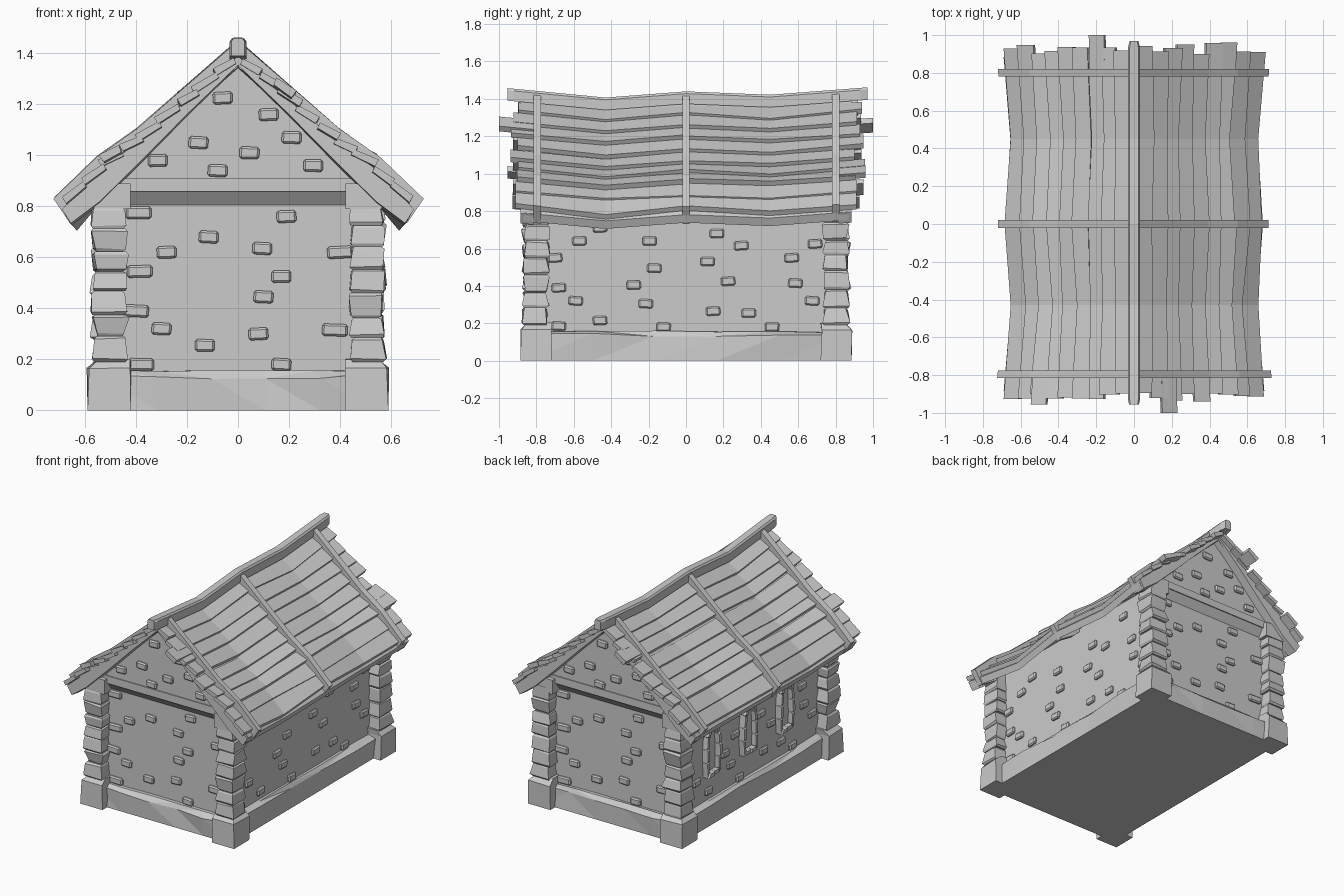
import bpy, bmesh, math, random
from mathutils import Matrix, Vector

if "Cube" in bpy.data.objects:
    bpy.data.objects.remove(bpy.data.objects["Cube"])

random.seed(7)
rnd = lambda a: random.uniform(-a, a)


def finish(name, bm):
    bmesh.ops.recalc_face_normals(bm, faces=bm.faces)
    me = bpy.data.meshes.new(name)
    bm.to_mesh(me)
    bm.free()
    ob = bpy.data.objects.new(name, me)
    bpy.context.collection.objects.link(ob)
    return ob


def loft(bm, rings):
    """Closed solid through rings with equal point counts."""
    vs = [[bm.verts.new(p) for p in r] for r in rings]
    n = len(vs[0])
    for a, b in zip(vs, vs[1:]):
        for i in range(n):
            bm.faces.new((a[i], a[(i + 1) % n], b[(i + 1) % n], b[i]))
    bm.faces.new(vs[0][::-1])
    bm.faces.new(vs[-1])


def rect(cx, cy, hx, hy, z, j=0.0):
    return [(cx + sx * hx + rnd(j), cy + sy * hy + rnd(j), z + rnd(j * .5))
            for sx, sy in ((-1, -1), (1, -1), (1, 1), (-1, 1))]


def lerp(pts, x):
    for (x0, z0), (x1, z1) in zip(pts, pts[1:]):
        if x <= x1 or (x1, z1) == pts[-1]:
            return z0 + (z1 - z0) * (x - x0) / (x1 - x0)


# Roof profile (x, z) and the sag along its length (y, value)
TOP = [(0, 1.405), (.2, 1.235), (.4, 1.065), (.56, .955), (.7, .805)]
BOT = [(0, 1.355), (.2, 1.165), (.38, .985), (.55, .82), (.665, .735)]
SAG = [(-1, .01), (-.43, -.045), (0, -.012), (.45, -.03), (1, .012)]
PINCH = [(-1, 1.0), (-.43, .93), (0, .975), (.45, .935), (1, 1.0)]
NODES = [-.43, 0, .45]


def bend(x, y, z):
    return (x * lerp(PINCH, y), y, z + lerp(SAG, y))


# Plinth with uneven hewn faces
bm = bmesh.new()
per = []
X, Y, N = .535, .835, 5
for (ax, ay), (bx, by) in (((-X, -Y), (X, -Y)), ((X, -Y), (X, Y)), ((X, Y), (-X, Y)), ((-X, Y), (-X, -Y))):
    per += [(ax + (bx - ax) * i / N, ay + (by - ay) * i / N) for i in range(N)]
loft(bm, [[(x, y, 0) for x, y in per],
          [(x * (1.01 + rnd(.03)), y * (1.005 + rnd(.02)), .135 + rnd(.012)) for x, y in per],
          [(x * .95, y * .97, .155 + rnd(.006)) for x, y in per]])
bmesh.ops.triangulate(bm, faces=[f for f in bm.faces if len(f.verts) == 4])
finish("plinth", bm)

# Walls as one house-shaped block
bm = bmesh.new()
house = [(-.49, .1), (.49, .1), (.49, .87), (0, 1.32), (-.49, .87)]
loft(bm, [[(x, y, z) for x, z in house] for y in (-.785, .785)])
finish("walls", bm)

# Overhanging gables with sloped underside and ledge
for s, tag in ((-1, "front"), (1, "back")):
    bm = bmesh.new()
    loft(bm, [[(-.52, s * y, z), (.52, s * y, z), (.49, s * y, .91), (0, s * y, 1.375), (-.49, s * y, .91)]
              for y, z in ((.75, .805), (.785, .805), (.825, .858))])
    loft(bm, [[(-.47, s * y, z), (.47, s * y, z), (.47, s * y, .91), (-.47, s * y, .91)]
              for y, z in ((.80, .858), (.832, .858))])
    finish(tag + "_gable", bm)

# Corner footings and stacked-stone pillars
for sx in (-1, 1):
    for sy in (-1, 1):
        bm = bmesh.new()
        cx, cy = sx * .505, sy * .8025
        loft(bm, [rect(cx, cy, .085, .083, 0), rect(cx, cy, .083, .081, .165, .006),
                  rect(cx - sx * .018, cy - sy * .018, .064, .063, .202, .007)])
        finish("corner_footing", bm)
        bm = bmesh.new()
        z = .19
        while z < .76:
            h = random.uniform(.075, .105)
            a, b = random.choice(((.058, .07), (.07, .06), (.068, .062)))
            x, y = cx + rnd(.006), cy + rnd(.006)
            loft(bm, [rect(x, y, a - .008, a - .008, z), rect(x, y, a, a, z + .012, .007),
                      rect(x, y, b, b, z + h - .01, .007), rect(x, y, b - .008, b - .008, z + h)])
            z += h
        loft(bm, [rect(cx - sx * .012, cy, .072, .06, zz) for zz in (.79, .89)])
        finish("stone_pillar", bm)

# Scattered wall bricks
END = [(-.39, .775), (.19, .76), (-.115, .68), (.095, .635), (-.28, .62), (.4, .62), (-.385, .545), (.17, .525),
       (.1, .445), (-.4, .39), (-.3, .32), (.08, .3), (.38, .315), (-.13, .255), (-.38, .18), (.17, .18),
       (-.06, 1.225), (.12, 1.16), (.21, 1.07), (-.155, 1.05), (.045, 1.01), (-.315, .98), (.295, .96), (-.08, .94)]
SIDE = [(-.46, .71), (.48, .76), (.165, .68), (-.57, .64), (-.195, .64), (.295, .615), (.69, .625), (-.7, .55),
        (.115, .53), (.565, .55), (-.17, .495), (-.28, .405), (.225, .425), (.585, .415), (-.68, .39), (-.59, .32),
        (-.215, .305), (.675, .32), (.145, .265), (.335, .255), (-.46, .215), (-.68, .185), (-.12, .18), (.46, .18)]
WINDOWS = (.44, .04, -.36)
for k, (tag, spots, d) in enumerate((("front", END, .785), ("right", SIDE, .49), ("back", END, .785), ("left", SIDE, .49))):
    bm = bmesh.new()
    for u, z in spots:
        if tag == "left" and z > .29 and any(abs(-u - w) < .12 for w in WINDOWS):
            continue
        dd = .825 if z > .9 else d
        w = .1 if abs(u) > .37 and spots is END else .077
        m = (Matrix.Rotation(k * math.pi / 2, 4, 'Z') @ Matrix.Translation((u, -dd, z))
             @ Matrix.Rotation(rnd(.06), 4, 'Y') @ Matrix.Diagonal((w, .034, .048, 1)))
        bmesh.ops.create_cube(bm, size=1, matrix=m)
    bmesh.ops.bevel(bm, geom=bm.edges[:], offset=.008, segments=1, affect='EDGES')
    finish(tag + "_wall_bricks", bm)

# Arched windows on the left wall, ringed with stones
INNER = [(0, .03), (.05, .03), (.052, .11), (.05, .2), (.043, .27), (.025, .31), (0, .325)]
OUTER = [(0, 0), (.072, 0), (.08, .11), (.078, .2), (.068, .285), (.042, .34), (0, .36)]
for wy in WINDOWS:
    bm = bmesh.new()
    for s in (-1, 1):
        for i in range(6):
            q = [INNER[i], OUTER[i], OUTER[i + 1], INNER[i + 1]]
            c = Vector((sum(p[0] for p in q) / 4, sum(p[1] for p in q) / 4))
            out = .53 + rnd(.005)
            loft(bm, [[(-x, wy + s * (c.x + (p[0] - c.x) * f), .325 + c.y + (p[1] - c.y) * f) for p in q]
                      for x, f in ((.47, .98), (out - .008, .98), (out, .8))])
    finish("window_frame", bm)
    bm = bmesh.new()
    pane = INNER[1:] + [(-a, b) for a, b in INNER[-2:0:-1]]
    loft(bm, [[(x, wy + a, .325 + b) for a, b in pane] for x in (-.47, -.496)])
    finish("window_pane", bm)

for s, tag in ((-1, "left"), (1, "right")):
    # Roof deck beneath the planks
    bm = bmesh.new()
    under = [(x, z - .012) for x, z in TOP] + [(x * .97, z - .055) for x, z in TOP[::-1]]
    loft(bm, [[bend(s * x, y, z) for x, z in under] for y in [-.87] + NODES + [.87]])
    finish(tag + "_roof_deck", bm)

    # Overlapping, bowed planks with ragged ends
    bm = bmesh.new()
    for i in range(9):
        x0 = .015 + .075 * i
        cut = .0 if i in (2, 6) else None
        e0, e1 = -.915 + rnd(.02), .92 + rnd(.02)
        if random.random() < .25:
            e0 -= .04
        if random.random() < .2:
            e1 += .03
        spans = [(e0, e1)] if cut is None else [(e0, cut - .004), (cut + .004, e1)]
        for a, b in spans:
            lift, slide = rnd(.006), rnd(.006)
            rings = []
            for y in [a] + [n for n in NODES if a + .05 < n < b - .05] + [b]:
                xa, xb = x0 + slide + rnd(.008), x0 + .087 + slide + rnd(.01)
                za, zb = lerp(TOP, xa) - .004 + lift, lerp(TOP, xb) + .024 + lift
                rings.append([bend(s * x, y, z) for x, z in
                              ((xa, za), (xb, zb), (xb - .016, zb - .026), (xa - .01, za - .022))])
            loft(bm, rings)
    # Loose slats poking out beyond the gable ends
    for x0, ya, yb in (((.47, .78, .96),) if s > 0 else ((.16, .78, 1.0),)) + \
                      (((.15, -1.0, -.78),) if s > 0 else ((.47, -.955, -.78),)):
        z0, z1 = lerp(TOP, x0) + .018, lerp(TOP, x0 + .08) + .035
        loft(bm, [[bend(s * x, y, z) for x, z in ((x0, z0), (x0 + .08, z1), (x0 + .06, z1 - .028), (x0 - .01, z0 - .028))]
                  for y in (ya, yb)])
    finish(tag + "_roof_planks", bm)

    # Rafters under both gable edges
    bm = bmesh.new()
    edge = [(x, z - .015) for x, z in TOP] + BOT[::-1]
    for y0, y1 in ((-.885, -.815), (.815, .885)):
        loft(bm, [[bend(s * x, y, z) for x, z in edge] for y in (y0, y1)])
    finish(tag + "_gable_rafters", bm)

    # Straps wrapping over the planks
    bm = bmesh.new()
    over = [(x + .008, z + .045) for x, z in TOP[:-1]] + [(.74, .838)] + [(.675, .745)] + BOT[-2::-1]
    for y in (-.795, 0, .8):
        k = rnd(.012)
        loft(bm, [[bend(s * (x + k * x), yy, z) for x, z in over] for yy in (y - .02, y + .02)])
    finish(tag + "_roof_straps", bm)

# Sagging ridge beam
bm = bmesh.new()
loft(bm, [[(x * f, y, z + lerp(SAG, y)) for x, z in ((-.033, 1.385), (.033, 1.385), (.033, 1.44), (.024, 1.452), (-.024, 1.452), (-.033, 1.44))]
          for y, f in ((-.955, .8), (-.92, 1), (-.43, 1), (0, 1), (.45, 1), (.93, 1), (.97, .7))])
finish("ridge_beam", bm)
